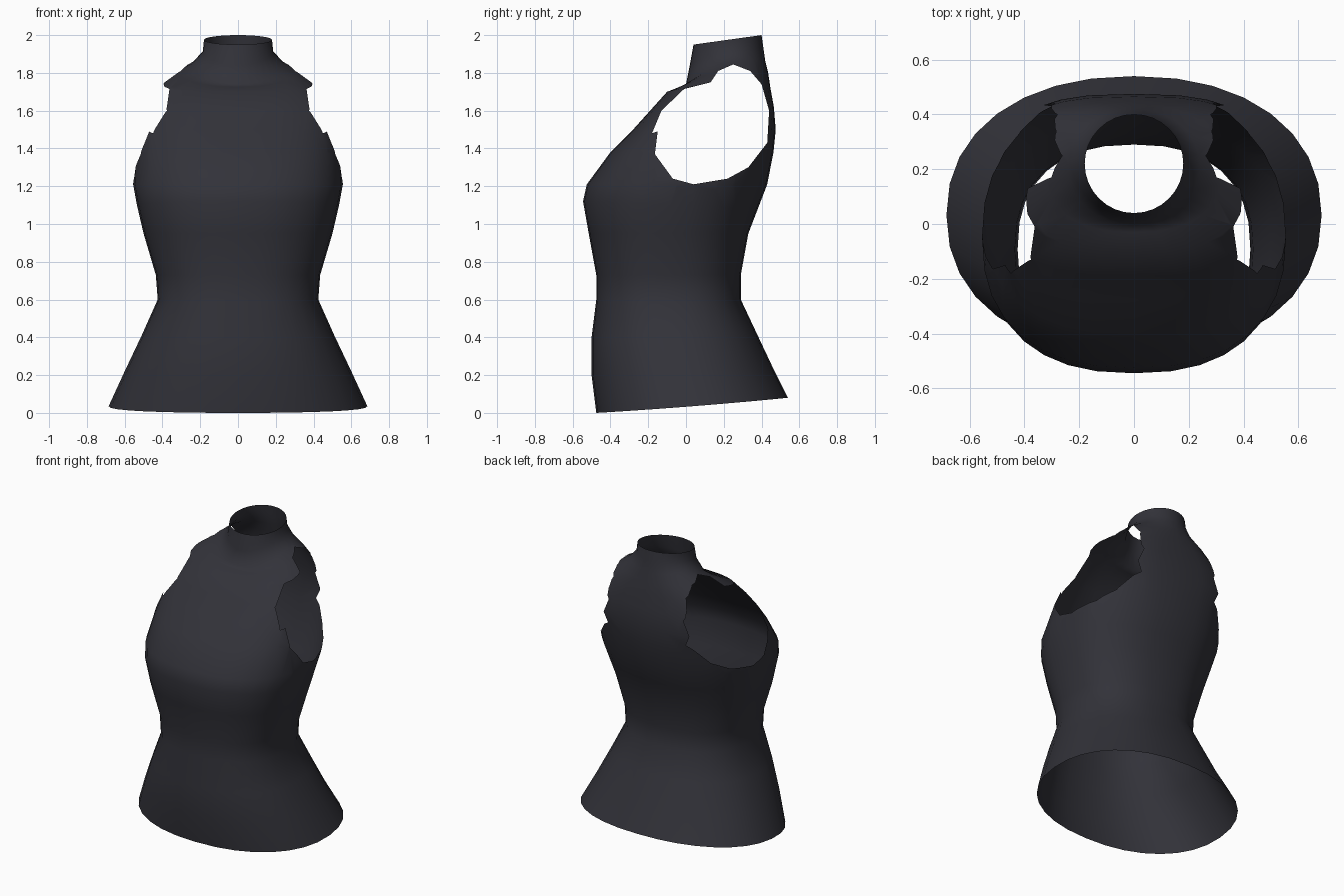
import bpy, bmesh, math
from mathutils import Vector

if "Cube" in bpy.data.objects:
    bpy.data.objects.remove(bpy.data.objects["Cube"])

SEGMENTS = 32

# Cross-sections from hem to collar: z front, z side, z back, half width, y front, y back, squareness
RINGS = [
    (0.00, 0.035, 0.08, 0.685, -0.475, 0.54, 2.2),
    (0.20, 0.22, 0.25, 0.60, -0.50, 0.455, 2.2),
    (0.40, 0.41, 0.43, 0.51, -0.50, 0.37, 2.3),
    (0.60, 0.60, 0.60, 0.425, -0.475, 0.29, 2.4),
    (0.73, 0.73, 0.73, 0.435, -0.475, 0.29, 2.4),
    (0.95, 0.95, 0.95, 0.50, -0.515, 0.33, 2.4),
    (1.12, 1.10, 1.08, 0.535, -0.545, 0.38, 2.4),
    (1.21, 1.21, 1.21, 0.555, -0.525, 0.43, 2.4),
    (1.38, 1.38, 1.38, 0.545, -0.40, 0.463, 2.5),
    (1.50, 1.50, 1.50, 0.53, -0.28, 0.475, 2.8),
    (1.60, 1.62, 1.62, 0.48, -0.19, 0.465, 3.0),
    (1.70, 1.74, 1.72, 0.41, -0.10, 0.447, 2.8),
    (1.725, 1.81, 1.80, 0.32, -0.03, 0.435, 2.4),
    (1.74, 1.85, 1.86, 0.24, 0.00, 0.42, 2.1),
    (1.84, 1.91, 1.93, 0.187, 0.02, 0.41, 2.0),
    (1.95, 1.975, 2.00, 0.18, 0.04, 0.40, 2.0),
]

# Armhole outline seen from the side (y, z)
ARMHOLE = [(-0.18, 1.48), (-0.13, 1.60), (-0.01, 1.715), (0.13, 1.75), (0.17, 1.81),
           (0.25, 1.845), (0.34, 1.81), (0.40, 1.74), (0.44, 1.60), (0.43, 1.43),
           (0.33, 1.30), (0.22, 1.24), (0.04, 1.21), (-0.07, 1.24), (-0.165, 1.37),
           (-0.15, 1.49)]


def power(value, n):
    return math.copysign(abs(value) ** (2 / n), value)


def ring_points(zf, zs, zb, hw, yf, yb, n):
    for i in range(SEGMENTS):
        a = 2 * math.pi * i / SEGMENTS
        s = power(math.sin(a), n)
        x = hw * power(math.cos(a), n)
        y = (yf + yb) / 2 + (yb - yf) / 2 * s
        z = zs + (zb - zf) / 2 * s + ((zf + zb) / 2 - zs) * s * s
        yield Vector((x, y, z))


def inside(y, z, poly):
    hit = False
    for (y1, z1), (y2, z2) in zip(poly, poly[1:] + poly[:1]):
        if (z1 > z) != (z2 > z) and y < (y2 - y1) * (z - z1) / (z2 - z1) + y1:
            hit = not hit
    return hit


def overlaps(face, p, q):
    ys = [v.co.y for v in face.verts]
    zs = [v.co.z for v in face.verts]
    return (max(ys) >= min(p[0], q[0]) and min(ys) <= max(p[0], q[0]) and
            max(zs) >= min(p[1], q[1]) and min(zs) <= max(p[1], q[1]))


# Lofted open shell
bm = bmesh.new()
rows = [[bm.verts.new(p) for p in ring_points(*r)] for r in RINGS]
for low, high in zip(rows, rows[1:]):
    for i in range(SEGMENTS):
        j = (i + 1) % SEGMENTS
        bm.faces.new((low[i], low[j], high[j], high[i]))

# Armholes: slice the sides along the outline, then remove what lies within
for p, q in zip(ARMHOLE, ARMHOLE[1:] + ARMHOLE[:1]):
    faces = [f for f in bm.faces
             if abs(f.calc_center_median().x) > 0.2 and overlaps(f, p, q)]
    geom = list({e for f in faces for e in f.edges} | {v for f in faces for v in f.verts}) + faces
    bmesh.ops.bisect_plane(bm, geom=geom, dist=1e-5, plane_co=(0, p[0], p[1]),
                           plane_no=(0, q[1] - p[1], p[0] - q[0]))
holes = []
for f in bm.faces:
    c = f.calc_center_median()
    if abs(c.x) > 0.2 and inside(c.y, c.z, ARMHOLE):
        holes.append(f)
bmesh.ops.delete(bm, geom=holes, context='FACES')
bmesh.ops.remove_doubles(bm, verts=bm.verts[:], dist=0.002)

for f in bm.faces:
    f.smooth = True
mesh = bpy.data.meshes.new("sleeveless_top")
bm.to_mesh(mesh)
bm.free()

# Dark fabric
fabric = bpy.data.materials.new("charcoal_fabric")
fabric.diffuse_color = (0.032, 0.032, 0.041, 1)
fabric.use_nodes = True
fabric.node_tree.nodes["Principled BSDF"].inputs["Base Color"].default_value = fabric.diffuse_color
mesh.materials.append(fabric)
garment = bpy.data.objects.new("sleeveless_top", mesh)
bpy.context.collection.objects.link(garment)
